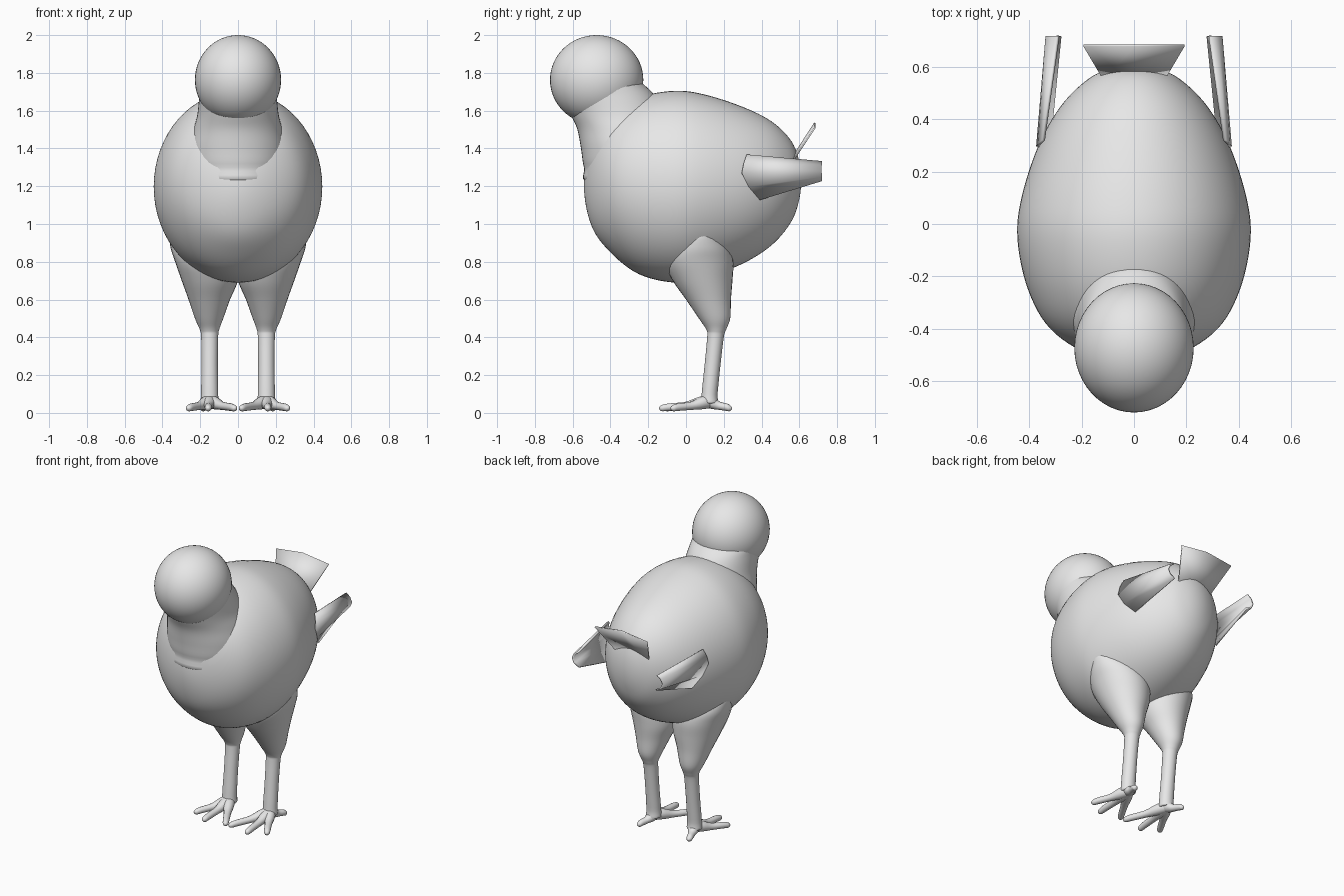
import bpy, bmesh, math
from mathutils import Vector

cube = bpy.data.objects.get("Cube")
if cube:
    bpy.data.objects.remove(cube, do_unlink=True)

grey = bpy.data.materials.new("light_grey")
grey.use_nodes = True
grey.diffuse_color = (0.8, 0.8, 0.8, 1)
grey.node_tree.nodes["Principled BSDF"].inputs["Base Color"].default_value = (0.8, 0.8, 0.8, 1)

X, Y, Z = Vector((1, 0, 0)), Vector((0, 1, 0)), Vector((0, 0, 1))


def finish(name, bm, angle):
    bmesh.ops.remove_doubles(bm, verts=bm.verts, dist=0.0002)
    bmesh.ops.recalc_face_normals(bm, faces=bm.faces)
    mesh = bpy.data.meshes.new(name)
    bm.to_mesh(mesh)
    bm.free()
    mesh.materials.append(grey)
    obj = bpy.data.objects.new(name, mesh)
    bpy.context.collection.objects.link(obj)
    bpy.ops.object.select_all(action="DESELECT")
    obj.select_set(True)
    bpy.context.view_layer.objects.active = obj
    bpy.ops.object.shade_smooth_by_angle(angle=math.radians(angle))
    return obj


def loft(name, rows, u, v, sides=40, steps=5):
    """Smooth tube through rows of (centre, radius along u, radius along v)."""
    rows = [(Vector(c), a, b) for c, a, b in rows]
    ghost = lambda r: (r[0], -r[1], -r[2])
    pts = [ghost(rows[1])] + rows + [ghost(rows[-2])]

    def blend(p0, p1, p2, p3, t):
        return 0.5 * (2 * p1 + (p2 - p0) * t + (2 * p0 - 5 * p1 + 4 * p2 - p3) * t**2
                      + (3 * p1 - p0 - 3 * p2 + p3) * t**3)

    sections = [tuple(blend(*[pts[i + k][j] for k in range(4)], s / steps) for j in range(3))
                for i in range(len(rows) - 1) for s in range(steps)] + [rows[-1]]
    bm = bmesh.new()
    rings = []
    for c, a, b in sections:
        angles = [2 * math.pi * k / sides for k in range(sides)]
        rings.append([bm.verts.new(c + u * a * math.cos(t) + v * b * math.sin(t)) for t in angles])
    for r, s in zip(rings, rings[1:]):
        for k in range(sides):
            n = (k + 1) % sides
            bm.faces.new((r[k], r[n], s[n], s[k]))
    bm.faces.new(rings[0])
    bm.faces.new(rings[-1])
    return finish(name, bm, 60)


def plate(name, edge_a, edge_b, thickness, angle=20):
    """Thin sheet spanned between two matching edges."""
    bm = bmesh.new()
    a = [bm.verts.new(p) for p in edge_a]
    b = [bm.verts.new(p) for p in edge_b]
    for k in range(len(a) - 1):
        bm.faces.new((a[k], a[k + 1], b[k + 1], b[k]))
    obj = finish(name, bm, angle)
    solid = obj.modifiers.new("thickness", "SOLIDIFY")
    solid.thickness = thickness
    solid.offset = 0
    return obj


# Body: (y, bottom, top, half width)
body = [(-.54, 1.2, 1.2, 0), (-.5, .99, 1.43, .17), (-.4, .85, 1.58, .32), (-.25, .735, 1.67, .405),
        (-.06, .69, 1.705, .445), (.1, .715, 1.685, .43), (.3, .79, 1.62, .365), (.45, .885, 1.545, .28),
        (.55, 1.0, 1.45, .18), (.595, 1.11, 1.35, .09), (.61, 1.23, 1.23, 0)]
loft("body", [((0, y, (lo + hi) / 2), w, (hi - lo) / 2) for y, lo, hi, w in body], X, Z, 64, 6)

# Neck: (z, front, back, half width)
neck = [(1.22, -.5, -.1, .2), (1.3, -.54, -.08, .245), (1.4, -.556, -.06, .255), (1.5, -.575, -.08, .235),
        (1.58, -.61, -.11, .215), (1.68, -.65, -.165, .205), (1.75, -.66, -.235, .2), (1.82, -.62, -.3, .15)]
loft("neck", [((0, (f + b) / 2, z), w, (b - f) / 2) for z, f, b, w in neck], X, Y, 48)

# Head
bm = bmesh.new()
bmesh.ops.create_uvsphere(bm, u_segments=48, v_segments=32, radius=1)
for vert in bm.verts:
    vert.co = (vert.co.x * .228, vert.co.y * .247 - .473, vert.co.z * .237 + 1.763)
finish("head", bm, 60)

# Tail fan, arched across its width
across = [-1, 0, 1]
plate("tail", [(.115 * s, .55, 1.33 - .02 * abs(s)) for s in across],
      [(.193 * s, .682, 1.535 - .025 * abs(s)) for s in across], .008)

# Leg: (z, inner, outer, front, back)
leg = [(.05, .11, .19, .085, .165), (.1, .105, .195, .083, .167), (.25, .107, .193, .098, .182),
       (.4, .105, .195, .112, .2), (.44, .1, .202, .108, .212), (.5, .078, .228, .068, .234),
       (.6, .042, .262, .0, .238), (.7, .0, .298, -.07, .246), (.8, -.01, .333, -.115, .25),
       (.88, .02, .358, -.085, .225), (.96, .08, .36, -.01, .16), (1.0, .15, .3, .05, .1)]
# Toe tips: (x, y)
toes = {"inner_toe": (.018, -.105), "middle_toe": (.158, -.13), "outer_toe": (.262, -.07), "back_toe": (.185, .232)}

for side, s in (("left", 1), ("right", -1)):
    loft(side + "_leg", [((s * (i + o) / 2, (f + b) / 2, z), (o - i) / 2, (b - f) / 2)
                         for z, i, o, f, b in leg], X, Y, 32)
    for toe, (tx, ty) in toes.items():
        ankle, tip = Vector((s * .15, .125, .06)), Vector((s * tx, ty, .025))
        run = tip - ankle
        flat = Vector((run.x, run.y, 0)).normalized()
        rows = [(ankle - flat * .03, 0, 0), (ankle - flat * .015, .03, .03), (ankle + run * .2, .034, .034),
                (ankle + run * .5 - Z * .005, .023, .022), (ankle + run * .85, .02, .02),
                (tip, .016, .016), (tip + flat * .013, 0, 0)]
        loft(f"{side}_{toe}", rows, flat.cross(Z), Z, 14, 4)
    # Wing: curved blade bulging outward
    root = [(.345, .32, 1.365), (.362, .305, 1.32), (.368, .295, 1.27), (.35, .33, 1.2), (.315, .39, 1.13)]
    tip = [(.29, .718, 1.33), (.318, .718, 1.31), (.332, .718, 1.28), (.32, .718, 1.252), (.282, .718, 1.23)]
    plate(side + "_wing", [(s * x, y, z) for x, y, z in root], [(s * x, y, z) for x, y, z in tip], .012, 40)
